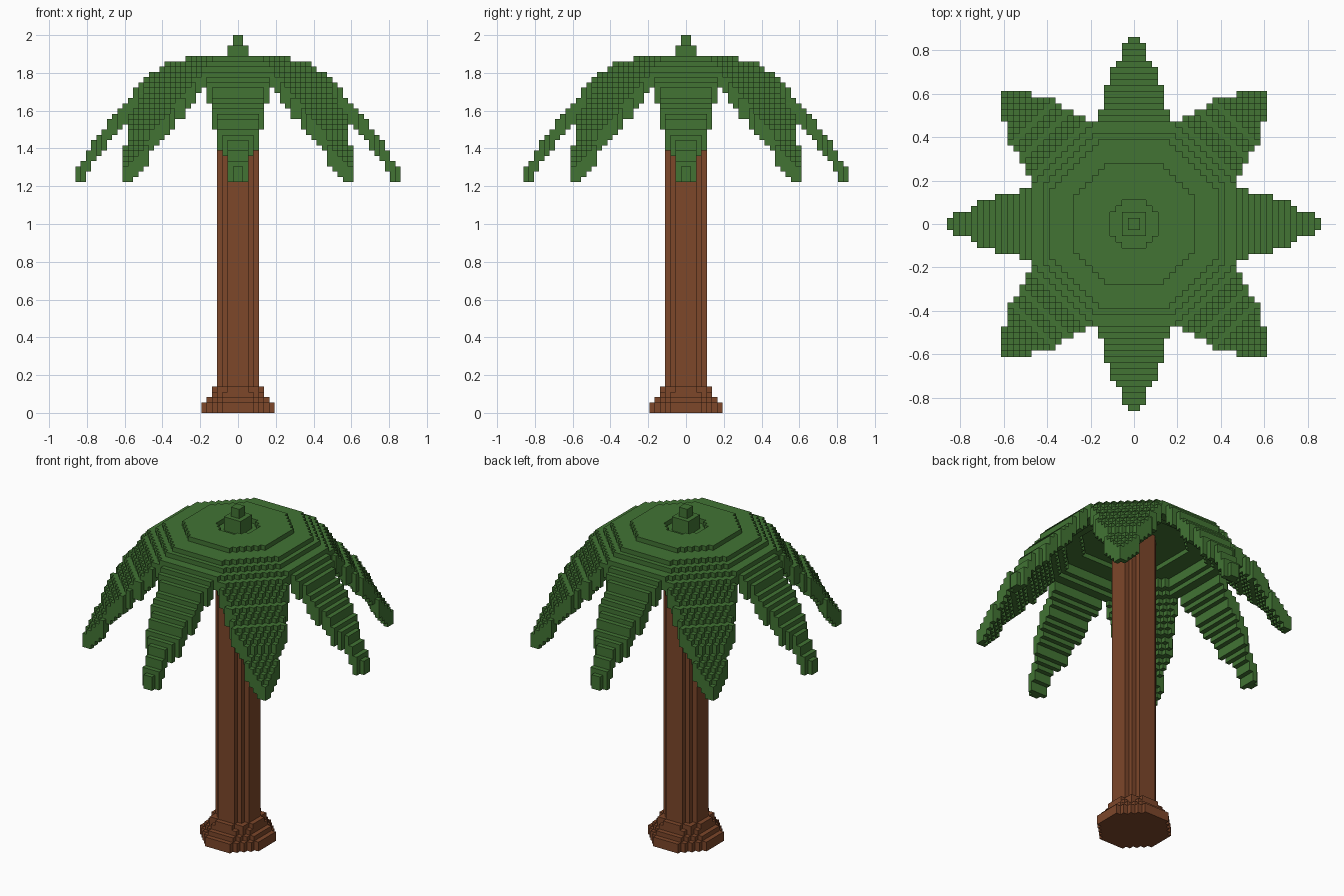
import bpy, bmesh, math

cube = bpy.data.objects.get("Cube")
if cube:
    bpy.data.objects.remove(cube, do_unlink=True)

V = 2 / 72  # block size


def material(name, rgb):
    m = bpy.data.materials.new(name)
    m.use_nodes = True
    m.diffuse_color = (*rgb, 1)
    m.node_tree.nodes["Principled BSDF"].inputs["Base Color"].default_value = (*rgb, 1)
    return m


green = material("leaf green", (0.054, 0.174, 0.034))
brown = material("bark brown", (0.205, 0.063, 0.023))


def lerp(points, t):
    """Piecewise linear profile lookup."""
    if t <= points[0][0]:
        return points[0][1]
    for (a, u), (b, v) in zip(points, points[1:]):
        if t <= b:
            return u + (v - u) * (t - a) / (b - a)
    return points[-1][1]


def disc(radius, k0, k1):
    """Blocks of a round column between two layers."""
    n = math.ceil(radius)
    return {(i, j, k) for i in range(-n, n) for j in range(-n, n)
            for k in range(k0, k1) if math.hypot(i + .5, j + .5) < radius}


def box(half, k0, k1):
    return {(i, j, k) for i in range(-half, half) for j in range(-half, half)
            for k in range(k0, k1)}


parts = {}

# Trunk with a flared foot
parts["trunk"] = (disc(4, 0, 66), brown)
foot = set()
for layer, radius in enumerate((7.1, 7, 6.1, 5.2, 5)):
    foot |= disc(radius, layer, layer + 1)
parts["trunk_foot"] = (foot - parts["trunk"][0], brown)

# Leaf profiles: height and half width along the length
HEIGHT = [(9.6, 68), (10.5, 67), (13.5, 67), (17.5, 63.7), (24.5, 56), (30.5, 47)]
WIDTH = [(17, 6.2), (21.5, 4.9), (25.5, 3.8), (26.5, 2.8), (29.5, 1.8), (30.5, .9)]
CROWN = 17  # where the joined crown splits into leaves
NAMES = ("left", "back_left", "back", "back_right",
         "right", "front_right", "front", "front_left")

crown = set()
leaves = {n: set() for n in NAMES}
for i in range(-31, 31):
    for j in range(-31, 31):
        x, y = i + .5, j + .5
        a, b = max(abs(x), abs(y)), min(abs(x), abs(y))
        d, w, extra = a, b, 0
        diagonal = (a + b) / math.sqrt(2)
        if diagonal > a:
            d, w, extra = diagonal, (a - b) / math.sqrt(2), .8
            if a > 22:
                continue
        if d >= CROWN and w >= lerp(WIDTH, d) + extra:
            continue
        top = round(lerp(HEIGHT, d))
        thick = 2 if d < 14 else 3 if d < CROWN else 4
        column = {(i, j, k) for k in range(max(44, top - thick), top)}
        if d < CROWN:
            crown |= column
        else:
            leaves[NAMES[round(math.atan2(y, x) / (math.pi / 4)) % 8]] |= column

# Crown with a shallow round recess, and the bud in its middle
bud = box(2, 66, 70) | box(1, 70, 72)
parts["crown"] = (crown - disc(4, 67, 68) - bud - parts["trunk"][0], green)
parts["bud"] = (bud, green)
for name, blocks in leaves.items():
    parts["leaf_" + name] = (blocks, green)

solid = set().union(*(p[0] for p in parts.values()))


def build(name, blocks, mat):
    """Make one object from the exposed block faces."""
    bm = bmesh.new()
    corners = {}

    def vert(p):
        if p not in corners:
            corners[p] = bm.verts.new([c * V for c in p])
        return corners[p]

    for cell in sorted(blocks):
        for axis in range(3):
            for side in (0, 1):
                near = list(cell)
                near[axis] += 2 * side - 1
                if tuple(near) in solid:
                    continue
                loop = []
                for s, t in ((0, 0), (1, 0), (1, 1), (0, 1)):
                    p = list(cell)
                    p[axis] += side
                    p[(axis + 1) % 3] += s
                    p[(axis + 2) % 3] += t
                    loop.append(vert(tuple(p)))
                bm.faces.new(loop if side else loop[::-1])
    mesh = bpy.data.meshes.new(name)
    bm.to_mesh(mesh)
    bm.free()
    mesh.materials.append(mat)
    bpy.context.collection.objects.link(bpy.data.objects.new(name, mesh))


for name, (blocks, mat) in parts.items():
    build(name, blocks, mat)
